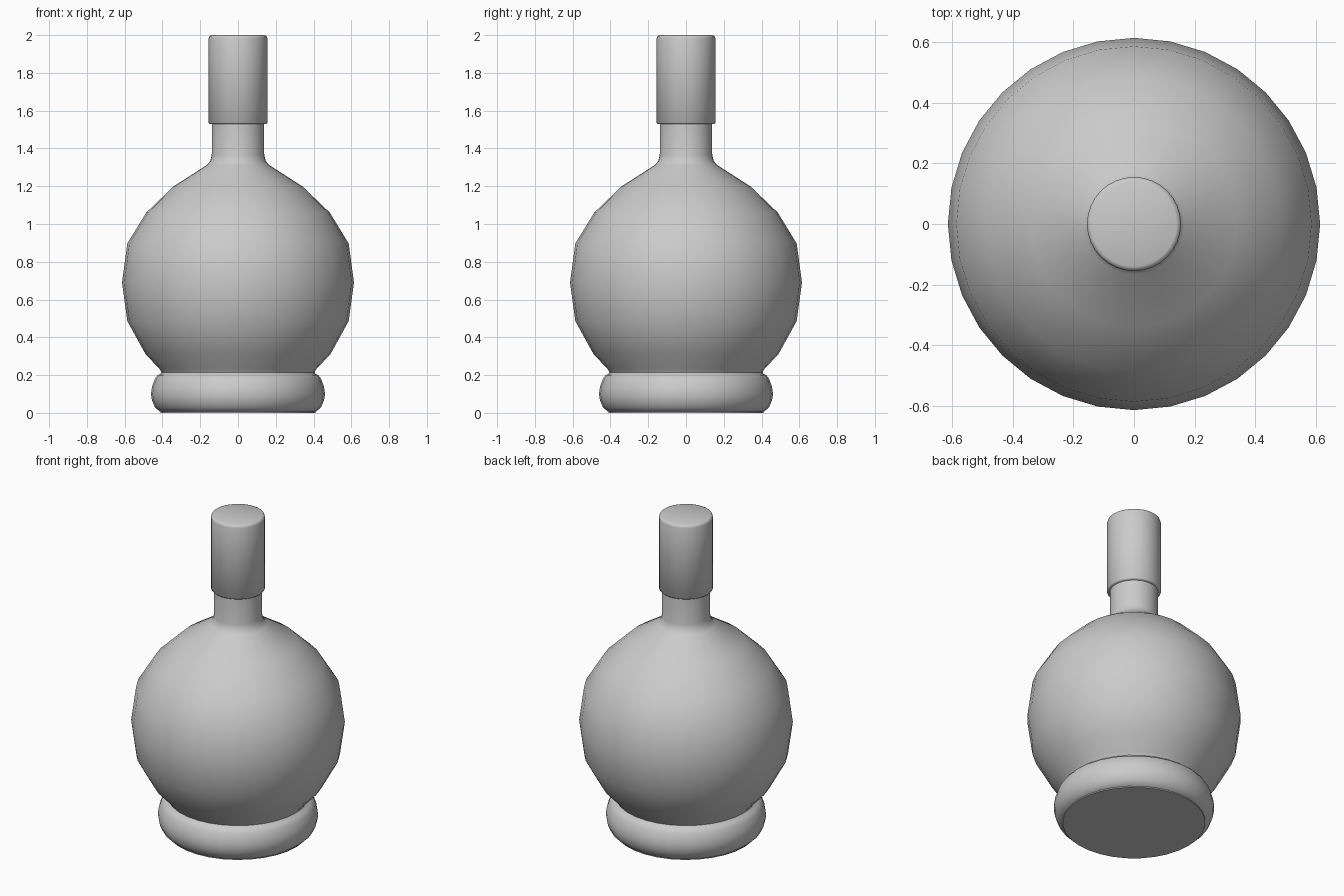
import bpy
import bmesh
from math import cos, sin, tau, radians

if "Cube" in bpy.data.objects:
    bpy.data.objects.remove(bpy.data.objects["Cube"])

SIDES = 32


def lathe(name, profile, angle=40):
    """Spin (radius, height) points, listed bottom to top, around z."""
    bm = bmesh.new()
    rings = []
    for r, z in profile:
        if r == 0:
            rings.append([bm.verts.new((0, 0, z))] * SIDES)
        else:
            rings.append([bm.verts.new((r * cos(tau * i / SIDES), r * sin(tau * i / SIDES), z))
                          for i in range(SIDES)])
    for a, b in zip(rings, rings[1:]):
        for i in range(SIDES):
            j = (i + 1) % SIDES
            bm.faces.new(list(dict.fromkeys((a[i], a[j], b[j], b[i]))))
    bmesh.ops.recalc_face_normals(bm, faces=bm.faces)
    mesh = bpy.data.meshes.new(name)
    bm.to_mesh(mesh)
    bm.free()
    obj = bpy.data.objects.new(name, mesh)
    bpy.context.collection.objects.link(obj)
    bpy.ops.object.select_all(action='DESELECT')
    obj.select_set(True)
    bpy.context.view_layer.objects.active = obj
    bpy.ops.object.shade_smooth_by_angle(angle=radians(angle))
    return obj


# Rounded foot, round belly and neck in one glass surface
lathe("bottle", [
    (0, 0.005), (0.405, 0.005), (0.415, 0.008), (0.44, 0.03), (0.455, 0.065),
    (0.461, 0.10), (0.455, 0.14), (0.44, 0.18), (0.425, 0.2), (0.41, 0.207),
    (0.405, 0.215), (0.416, 0.233), (0.49, 0.312), (0.586, 0.486), (0.614, 0.69),
    (0.586, 0.897), (0.486, 1.06), (0.34, 1.20), (0.165, 1.312), (0.147, 1.333),
    (0.139, 1.365), (0.138, 1.56), (0, 1.56)])

# Flat disc under the foot
lathe("foot_disc", [(0, 0), (0.41, 0), (0.41, 0.008)], 30)

# Tall cylindrical cap with a softened top edge
lathe("cap", [(0, 1.53), (0.15, 1.53), (0.155, 1.535), (0.155, 1.983),
              (0.151, 1.995), (0.14, 2.0), (0, 2.0)], 50)
